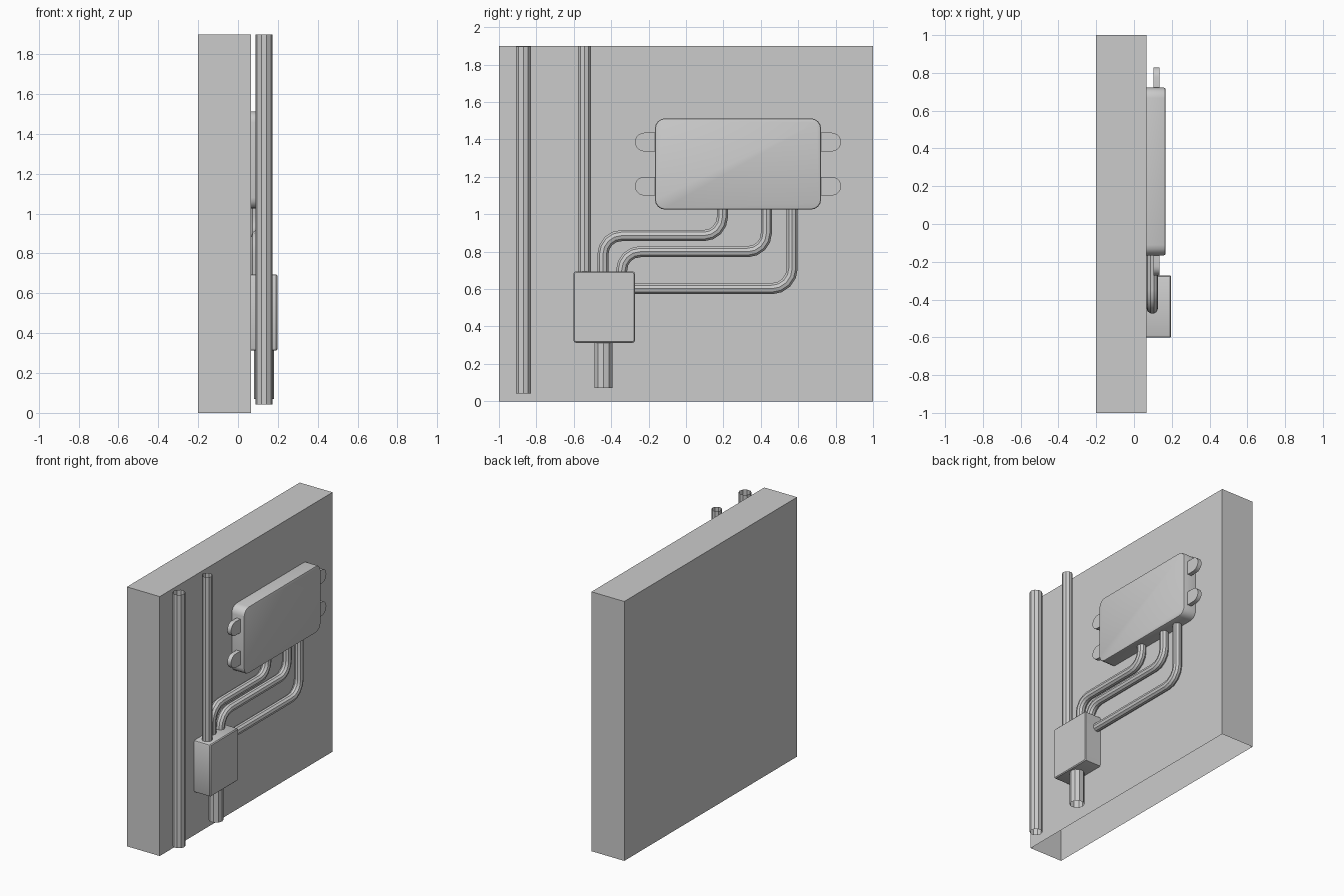
import bpy, bmesh, math
from mathutils import Vector

if "Cube" in bpy.data.objects:
    bpy.data.objects.remove(bpy.data.objects["Cube"])


def add_mesh(name, bm, smooth=True):
    bmesh.ops.recalc_face_normals(bm, faces=bm.faces)
    me = bpy.data.meshes.new(name)
    bm.to_mesh(me)
    bm.free()
    ob = bpy.data.objects.new(name, me)
    bpy.context.collection.objects.link(ob)
    if smooth:
        shade(ob)
    return ob


def shade(ob):
    bpy.ops.object.select_all(action='DESELECT')
    ob.select_set(True)
    bpy.context.view_layer.objects.active = ob
    bpy.ops.object.shade_smooth_by_angle(angle=math.radians(35))


def block(lo, hi):
    bm = bmesh.new()
    bmesh.ops.create_cube(bm, size=1)
    lo, hi = Vector(lo), Vector(hi)
    for v in bm.verts:
        v.co = Vector([(lo[i] + hi[i]) / 2 + v.co[i] * (hi[i] - lo[i]) for i in range(3)])
    return bm


def rounded_box(name, lo, hi, corner, segs, rim, rim_segs):
    # round the corners seen from the +x side, then soften the outer rim
    bm = block(lo, hi)
    side = [e for e in bm.edges if abs(e.verts[0].co.x - e.verts[1].co.x) > 0.01]
    bmesh.ops.bevel(bm, geom=side, offset=corner, segments=segs, profile=0.5, affect='EDGES')
    front = [e for e in bm.edges if all(abs(v.co.x - hi[0]) < 1e-4 for v in e.verts)]
    bmesh.ops.bevel(bm, geom=front, offset=rim, segments=rim_segs, profile=0.5, affect='EDGES')
    return add_mesh(name, bm)


def tube(name, x, path, radius, bend=0.1, steps=4):
    # path is (y, z) points; inner corners are replaced with arcs
    pts = [Vector((x, y, z)) for y, z in path]
    out = [pts[0]]
    for a, b, c in zip(pts, pts[1:], pts[2:]):
        p, q = b + (a - b).normalized() * bend, b + (c - b).normalized() * bend
        centre = p + q - b
        for i in range(steps + 1):
            t = i / steps * math.pi / 2
            out.append(centre + (p - centre) * math.cos(t) + (q - centre) * math.sin(t))
    out.append(pts[-1])
    cu = bpy.data.curves.new(name, 'CURVE')
    cu.dimensions = '3D'
    cu.bevel_depth = radius
    cu.bevel_resolution = 3
    sp = cu.splines.new('POLY')
    sp.points.add(len(out) - 1)
    for pt, co in zip(sp.points, out):
        pt.co = (*co, 1)
    ob = bpy.data.objects.new(name, cu)
    bpy.context.collection.objects.link(ob)
    bpy.ops.object.select_all(action='DESELECT')
    ob.select_set(True)
    bpy.context.view_layer.objects.active = ob
    bpy.ops.object.convert(target='MESH')
    shade(bpy.context.view_layer.objects.active)


# wall slab, open underneath
WALL = 0.066
bm = block((-0.2, -1, 0), (WALL, 1, 1.9))
bmesh.ops.delete(bm, geom=[f for f in bm.faces if f.calc_center_median().z < 0.01],
                 context='FACES_ONLY')
add_mesh("wall", bm, smooth=False)

# large panel and junction box
rounded_box("panel_box", (WALL, -0.166, 1.025), (0.167, 0.722, 1.513), 0.055, 4, 0.009, 2)
rounded_box("junction_box", (WALL, -0.602, 0.313), (0.197, -0.273, 0.695), 0.013, 2, 0.006, 1)

# mounting tabs on both sides of the panel
for side, edge, label in ((-1, -0.16, "left"), (1, 0.716, "right")):
    for z, level in ((1.386, "upper"), (1.15, "lower")):
        tip = 0.05
        flat = edge + side * 0.063
        prof = [(edge, z - tip)]
        for i in range(11):
            t = -math.pi / 2 + math.pi * i / 10
            prof.append((flat + side * tip * math.cos(t), z + tip * math.sin(t)))
        prof.append((edge, z + tip))
        bm = bmesh.new()
        f = bm.faces.new([bm.verts.new((0.104, y, zz)) for y, zz in prof])
        r = bmesh.ops.extrude_face_region(bm, geom=[f])
        verts = [v for v in r["geom"] if isinstance(v, bmesh.types.BMVert)]
        bmesh.ops.translate(bm, vec=(0.031, 0, 0), verts=verts)
        add_mesh(f"{level}_{label}_tab", bm)

# straight vertical pipes
tube("tall_pipe", 0.13, [(-0.869, 0.043), (-0.869, 1.898)], 0.043)
tube("feed_pipe", 0.13, [(-0.542, 0.68), (-0.542, 1.9)], 0.036)
tube("lower_pipe", 0.13, [(-0.441, 0.07), (-0.441, 0.325)], 0.05)

# bent conduits between the junction box and the panel
CX, CR = 0.097, 0.031
tube("upper_conduit", CX, [(-0.444, 0.68), (-0.444, 0.886), (0.195, 0.886), (0.195, 1.04)], CR)
tube("middle_conduit", CX, [(-0.344, 0.68), (-0.344, 0.8), (0.43, 0.8), (0.43, 1.04)], CR)
tube("lower_conduit", CX, [(-0.29, 0.602), (0.568, 0.602), (0.568, 1.04)], CR, bend=0.11)
